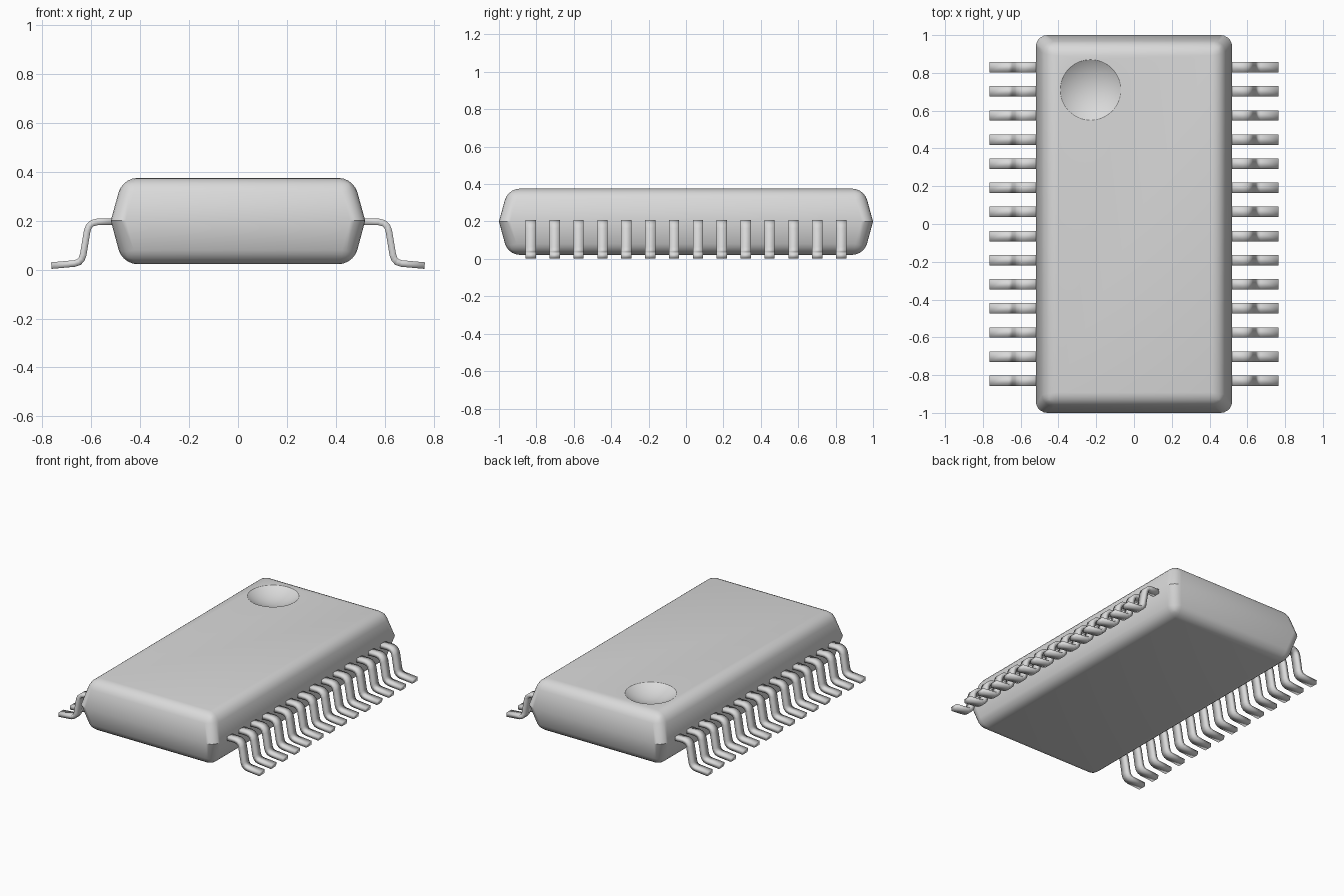
import bpy, bmesh, math
from mathutils import Vector

cube = bpy.data.objects.get("Cube")
if cube:
    bpy.data.objects.remove(cube, do_unlink=True)

grey = bpy.data.materials.new("light grey")
grey.use_nodes = True
grey.diffuse_color = (0.7, 0.7, 0.7, 1)
grey.node_tree.nodes["Principled BSDF"].inputs["Base Color"].default_value = (0.7, 0.7, 0.7, 1)


def make_object(name, bm):
    bmesh.ops.recalc_face_normals(bm, faces=bm.faces)
    mesh = bpy.data.meshes.new(name)
    bm.to_mesh(mesh)
    bm.free()
    mesh.materials.append(grey)
    obj = bpy.data.objects.new(name, mesh)
    bpy.context.collection.objects.link(obj)
    return obj


def activate(obj):
    bpy.ops.object.select_all(action='DESELECT')
    obj.select_set(True)
    bpy.context.view_layer.objects.active = obj


def smooth(obj, degrees):
    activate(obj)
    bpy.ops.object.shade_smooth_by_angle(angle=math.radians(degrees))


# Body: three stacked rectangles, widest at the parting line, rounded edges
WAIST = 0.2
bm = bmesh.new()
rings = []
for half_x, half_y, z in ((0.472, 0.952, 0.022), (0.52, 1.0, WAIST), (0.472, 0.952, 0.375)):
    rings.append([bm.verts.new((sx * half_x, sy * half_y, z))
                  for sx, sy in ((-1, -1), (1, -1), (1, 1), (-1, 1))])
for low, high in zip(rings, rings[1:]):
    for i in range(4):
        j = (i + 1) % 4
        bm.faces.new((low[i], low[j], high[j], high[i]))
bm.faces.new(rings[0][::-1])
bm.faces.new(rings[2])
rounded = [e for e in bm.edges
           if not all(abs(v.co.z - WAIST) < 0.001 for v in e.verts)]
bmesh.ops.bevel(bm, geom=rounded, offset=0.06, offset_type='OFFSET',
                segments=5, profile=0.5, affect='EDGES', clamp_overlap=True)
body = make_object("package_body", bm)

# Round dimple marking the first pin, cut with a sphere
DIMPLE_RADIUS, DEPTH = 0.16, 0.05
radius = (DIMPLE_RADIUS ** 2 + DEPTH ** 2) / (2 * DEPTH)
bm = bmesh.new()
bmesh.ops.create_uvsphere(bm, u_segments=64, v_segments=48, radius=radius)
bmesh.ops.translate(bm, verts=bm.verts, vec=(-0.23, 0.71, 0.375 - DEPTH + radius))
cutter = make_object("dimple_cutter", bm)
cutter.hide_render = True
cut = body.modifiers.new("dimple", 'BOOLEAN')
cut.operation = 'DIFFERENCE'
cut.solver = 'EXACT'
cut.object = cutter
activate(body)
bpy.ops.object.modifier_apply(modifier=cut.name)
bpy.data.objects.remove(cutter, do_unlink=True)
smooth(body, 33)

# Gull-wing pin: a flat strip swept along a bent path
PATH = [Vector(p) for p in ((0.49, 0.195), (0.575, 0.195), (0.595, 0.19), (0.609, 0.178),
                            (0.616, 0.16), (0.633, 0.06), (0.639, 0.043), (0.65, 0.031),
                            (0.668, 0.025), (0.763, 0.0165))]
THICK, WIDTH = 0.027, 0.055


def make_pin(name, side, y):
    bm = bmesh.new()
    sections = []
    for i, p in enumerate(PATH):
        before = (p - PATH[i - 1]).normalized() if i else None
        after = (PATH[i + 1] - p).normalized() if i < len(PATH) - 1 else None
        along = ((before or after) + (after or before)).normalized()
        normal = Vector((-along.y, along.x)) * THICK / 2
        sections.append([bm.verts.new((side * (p.x + k * normal.x), y + w * WIDTH / 2,
                                       p.y + k * normal.y))
                         for k, w in ((-1, -1), (-1, 1), (1, 1), (1, -1))])
    for a, b in zip(sections, sections[1:]):
        for i in range(4):
            j = (i + 1) % 4
            bm.faces.new((a[i], a[j], b[j], b[i]))
    bm.faces.new(sections[0])
    bm.faces.new(sections[-1])
    smooth(make_object(name, bm), 100)


# Fourteen pins on each long side
PINS = 14
for side, label in ((1, "left"), (-1, "right")):
    for n in range(PINS):
        make_pin(f"{label}_pin_{n + 1}", side, 0.83 - n * 1.66 / (PINS - 1))
